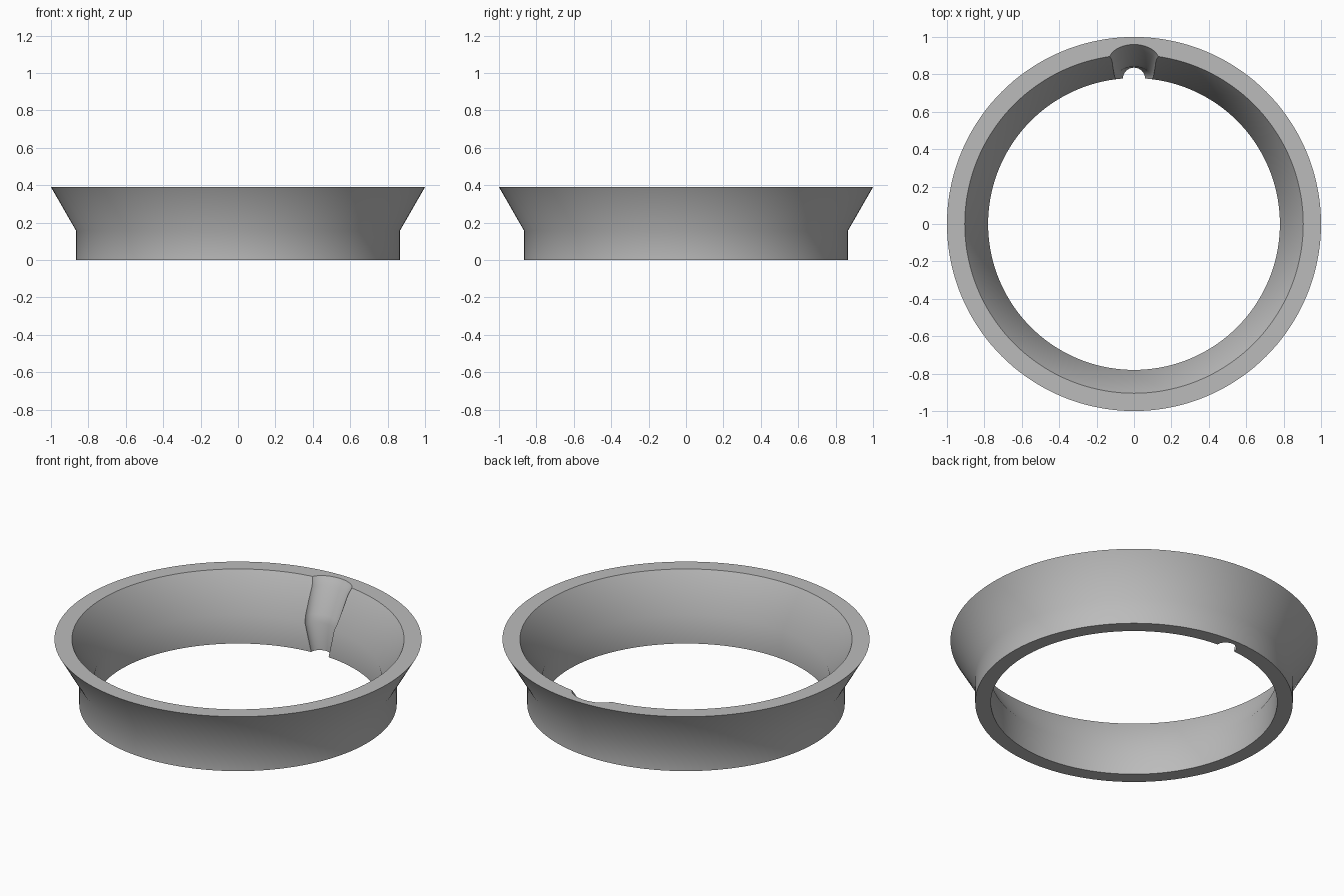
import bpy, bmesh
from math import cos, sin, tau, radians

if "Cube" in bpy.data.objects:
    bpy.data.objects.remove(bpy.data.objects["Cube"], do_unlink=True)

grey = bpy.data.materials.new("plain grey")
grey.use_nodes = True
colour = (0.5, 0.5, 0.5, 1)
grey.diffuse_color = colour
grey.node_tree.nodes["Principled BSDF"].inputs["Base Color"].default_value = colour


def loft(name, sections, sides, closed):
    """Skin horizontal ellipses (centre y, x radius, y radius, z)."""
    bm = bmesh.new()
    loops = [[bm.verts.new((rx * cos(tau * i / sides), cy + ry * sin(tau * i / sides), z))
              for i in range(sides)] for cy, rx, ry, z in sections]
    pairs = list(zip(loops, loops[1:]))
    if closed:
        pairs.append((loops[-1], loops[0]))
    else:
        bm.faces.new(loops[0])
        bm.faces.new(loops[-1])
    for a, b in pairs:
        for i in range(sides):
            j = (i + 1) % sides
            bm.faces.new((a[i], a[j], b[j], b[i]))
    bmesh.ops.recalc_face_normals(bm, faces=bm.faces)
    mesh = bpy.data.meshes.new(name)
    bm.to_mesh(mesh)
    bm.free()
    mesh.materials.append(grey)
    obj = bpy.data.objects.new(name, mesh)
    bpy.context.collection.objects.link(obj)
    return obj


# Flared ring: straight collar below, conical rim above
profile = [(0.865, 0), (0.865, 0.155), (1.0, 0.39),
           (0.905, 0.39), (0.78, 0.172), (0.78, 0)]
ring = loft("flared_ring", [(0, r, r, z) for r, z in profile], 144, True)

# Tapered groove down the inner back wall, widening softly at the rim
groove = loft("groove_cutter", [
    (0.78, 0.055, 0.055, -0.03), (0.78, 0.06, 0.056, 0.01),
    (0.778, 0.095, 0.063, 0.16), (0.79, 0.104, 0.067, 0.2),
    (0.85, 0.122, 0.08, 0.345), (0.863, 0.128, 0.084, 0.37),
    (0.87, 0.136, 0.09, 0.39), (0.875, 0.142, 0.095, 0.41)], 40, False)
groove.hide_render = True

cut = ring.modifiers.new("groove", 'BOOLEAN')
cut.operation = 'DIFFERENCE'
cut.solver = 'EXACT'
cut.object = groove

# Apply the cut, then smooth the walls while keeping the rim edges sharp
bpy.ops.object.select_all(action='DESELECT')
ring.select_set(True)
bpy.context.view_layer.objects.active = ring
bpy.ops.object.modifier_apply(modifier=cut.name)
bpy.data.objects.remove(groove, do_unlink=True)
bpy.ops.object.shade_smooth_by_angle(angle=radians(36))
